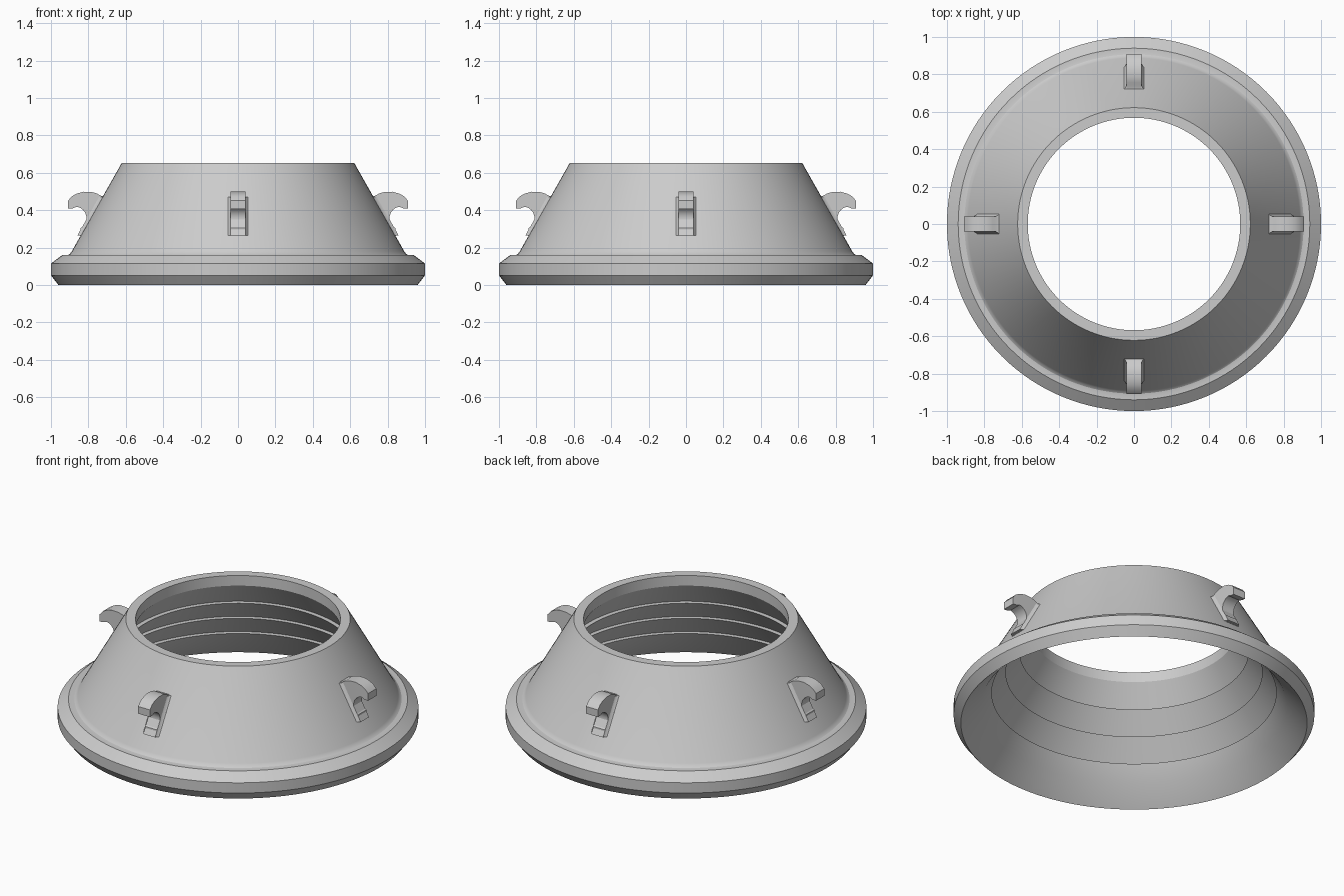
import bpy, bmesh, math
from mathutils import Vector, Matrix

if "Cube" in bpy.data.objects:
    bpy.data.objects.remove(bpy.data.objects["Cube"])

SEGS = 128


def finish(bm, name):
    bmesh.ops.recalc_face_normals(bm, faces=bm.faces)
    me = bpy.data.meshes.new(name)
    bm.to_mesh(me)
    bm.free()
    ob = bpy.data.objects.new(name, me)
    bpy.context.collection.objects.link(ob)
    bpy.ops.object.select_all(action='DESELECT')
    ob.select_set(True)
    bpy.context.view_layer.objects.active = ob
    bpy.ops.object.shade_smooth_by_angle(angle=math.radians(25))
    return ob


def lathe(name, profile):
    bm = bmesh.new()
    rings = []
    for i in range(SEGS):
        a = 2 * math.pi * i / SEGS
        rings.append([bm.verts.new((r * math.cos(a), r * math.sin(a), z)) for r, z in profile])
    n = len(profile)
    for i in range(SEGS):
        p, q = rings[i], rings[(i + 1) % SEGS]
        for j in range(n):
            k = (j + 1) % n
            bm.faces.new((p[j], q[j], q[k], p[k]))
    return finish(bm, name)


# Conical shell: rim, outer cone, then stepped inner wall
outer = [(0.96, 0), (1.0, 0.052), (1.0, 0.115), (0.94, 0.16), (0.92, 0.16),
         (0.907, 0.162), (0.897, 0.169), (0.888, 0.182), (0.622, 0.652)]
inner = [(0.568, 0.652), (0.568, 0.59)]
for i in range(3):
    r, z = 0.633 + 0.078 * i, 0.452 - 0.129 * i
    inner += [(r + 0.027, z), (r, z)]
inner += [(0.85, 0.105)]
lathe("conical_shell", outer + inner)


def cone_r(z):
    return 0.888 - (z - 0.182) * 0.266 / 0.47


# Hook side profile: curved top, tip, concave throat, foot
hook = [(0.72, 0.475), (0.735, 0.478), (0.755, 0.49), (0.785, 0.498), (0.825, 0.499),
        (0.86, 0.49), (0.888, 0.475), (0.908, 0.452), (0.908, 0.408), (0.885, 0.41)]
for i in range(9):
    a = math.radians(100 + 140 * i / 8)
    hook.append((0.872 + 0.062 * math.cos(a), 0.358 + 0.062 * math.sin(a)))
hook += [(0.843, 0.285), (0.845, 0.262), (0.81, 0.262), (0.705, 0.45)]


def add_hook(bm, rot):
    a = [bm.verts.new(rot @ Vector((r, -0.04, z))) for r, z in hook]
    b = [bm.verts.new(rot @ Vector((r, 0.04, z))) for r, z in hook]
    bm.faces.new(a)
    bm.faces.new(b[::-1])
    for i in range(len(hook)):
        j = (i + 1) % len(hook)
        bm.faces.new((a[i], b[i], b[j], a[j]))


# Flared root where the hook blends into the cone
def add_root(bm, rot):
    rows = []
    for z in (0.265, 0.472):
        r = cone_r(z)
        sec = [(r - 0.02, -0.055), (r - 0.002, -0.053), (r + 0.006, -0.045), (r + 0.018, -0.04)]
        sec += [(x, -y) for x, y in sec[::-1]]
        rows.append([bm.verts.new(rot @ Vector((x, y, z))) for x, y in sec])
    lo, hi = rows
    bm.faces.new(lo)
    bm.faces.new(hi[::-1])
    for i in range(len(lo)):
        j = (i + 1) % len(lo)
        bm.faces.new((lo[i], lo[j], hi[j], hi[i]))


# Four hooks around the cone
for n, label in enumerate(("right", "back", "left", "front")):
    bm = bmesh.new()
    rot = Matrix.Rotation(n * math.pi / 2, 3, 'Z')
    add_hook(bm, rot)
    add_root(bm, rot)
    finish(bm, label + "_hook")
